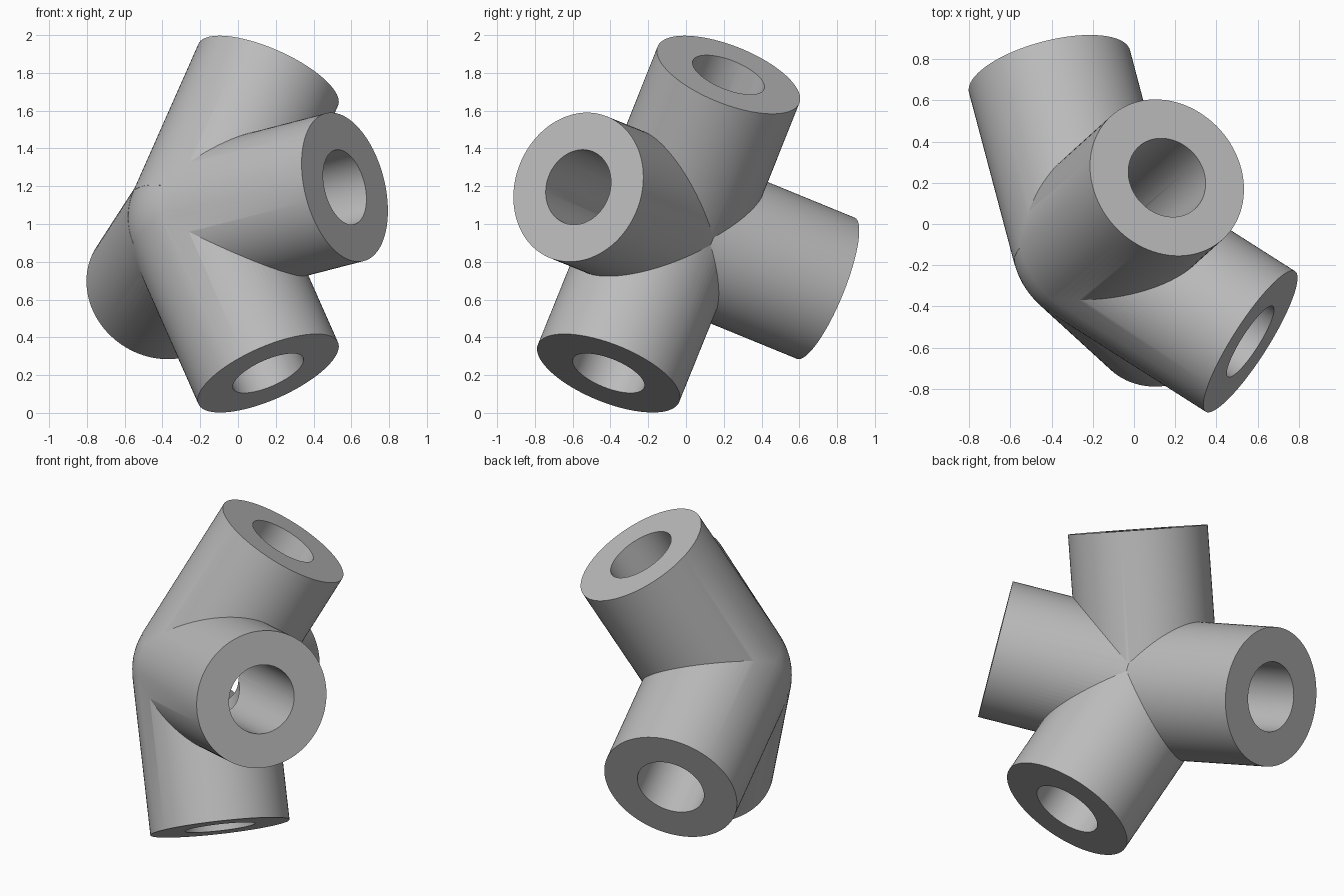
import bpy
from math import radians
from mathutils import Vector

if "Cube" in bpy.data.objects:
    bpy.data.objects.remove(bpy.data.objects["Cube"], do_unlink=True)

HUB = Vector((-0.19, -0.09, 1.0))
OUTER, BORE = 0.404, 0.203
ENDS = {
    "upper": Vector((0.16, 0.225, 1.79)),
    "front": Vector((0.565, -0.57, 1.195)),
    "lower": Vector((0.16, -0.41, 0.21)),
    "rear": Vector((-0.41, 0.74, 0.66)),
}

grey = bpy.data.materials.new("plain grey")
grey.use_nodes = True
grey.diffuse_color = (0.5, 0.5, 0.5, 1)
grey.node_tree.nodes["Principled BSDF"].inputs["Base Color"].default_value = (0.5, 0.5, 0.5, 1)


def rod(name, end, radius, overshoot=0.0):
    """Cylinder from the hub centre to an arm end."""
    axis = end - HUB
    length = axis.length + overshoot
    bpy.ops.mesh.primitive_cylinder_add(
        vertices=96, radius=radius, depth=length,
        location=HUB + axis.normalized() * length / 2,
        rotation=axis.to_track_quat("Z", "Y").to_euler())
    obj = bpy.context.object
    obj.name = name
    return obj


def combine(target, tool, operation):
    """Apply a boolean and discard the tool object."""
    tool.hide_render = True
    mod = target.modifiers.new(operation.lower(), "BOOLEAN")
    mod.operation, mod.solver, mod.object = operation, "EXACT", tool
    bpy.ops.object.select_all(action="DESELECT")
    target.select_set(True)
    bpy.context.view_layer.objects.active = target
    bpy.ops.object.modifier_apply(modifier=mod.name)
    bpy.data.objects.remove(tool, do_unlink=True)


# Rounded hub
bpy.ops.mesh.primitive_uv_sphere_add(segments=96, ring_count=48, radius=OUTER - 0.001, location=HUB)
connector = bpy.context.object
connector.name = "four_way_tube_connector"

# Four arms, then their sockets
for name, end in ENDS.items():
    combine(connector, rod(name + "_arm", end, OUTER), "UNION")
for name, end in ENDS.items():
    combine(connector, rod(name + "_socket", end, BORE, 0.05), "DIFFERENCE")

connector.data.materials.clear()
connector.data.materials.append(grey)
for face in connector.data.polygons:
    face.material_index = 0
bpy.ops.object.shade_smooth_by_angle(angle=radians(25))
